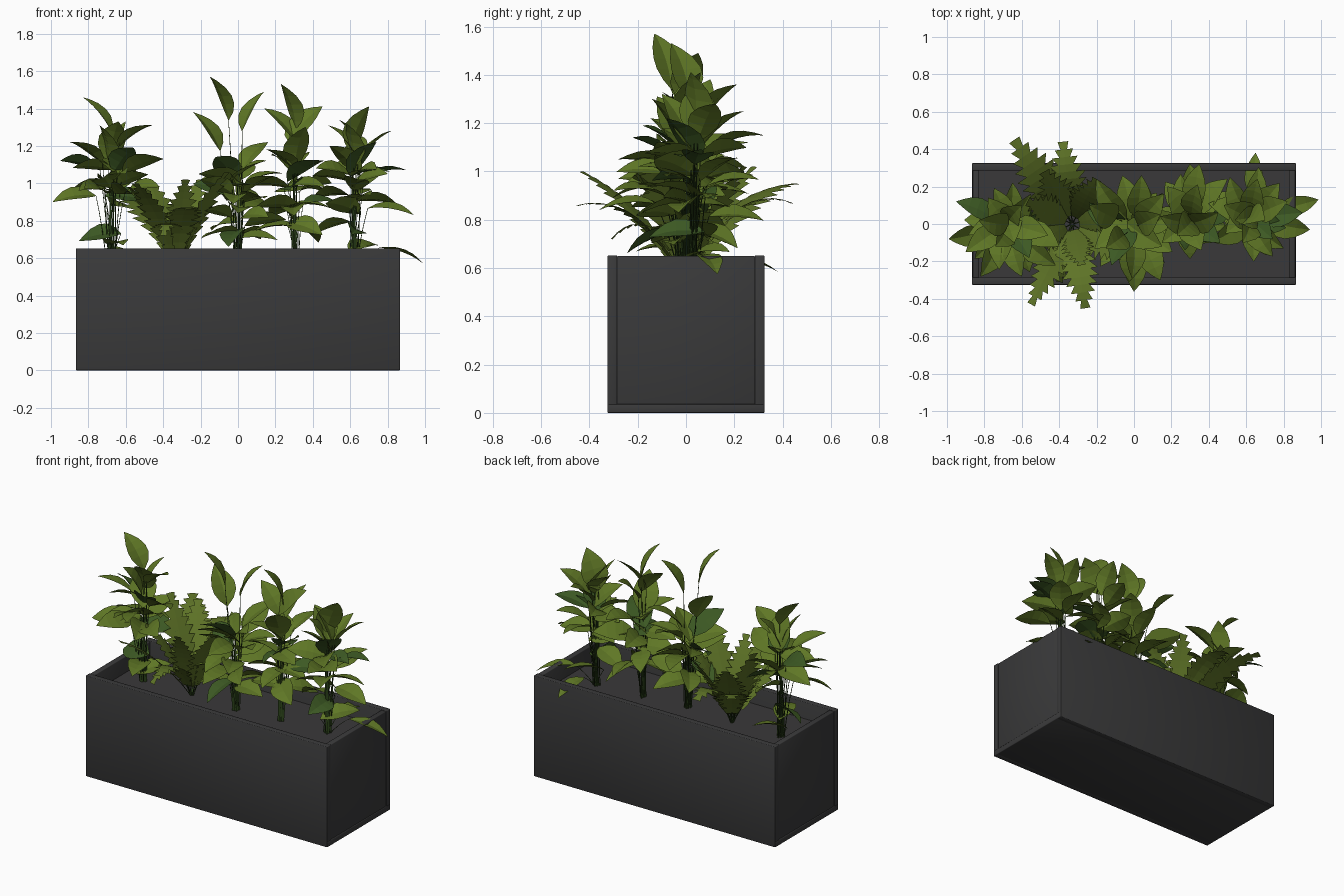
import bpy, bmesh, math, random
from mathutils import Vector

if "Cube" in bpy.data.objects:
    bpy.data.objects.remove(bpy.data.objects["Cube"])

random.seed(7)
SOIL_Z = 0.545
UP = Vector((0, 0, 1))


def material(name, rgb):
    m = bpy.data.materials.new(name)
    m.diffuse_color = (*rgb, 1)
    m.use_nodes = True
    m.node_tree.nodes["Principled BSDF"].inputs["Base Color"].default_value = m.diffuse_color
    return m


PLANTER = material("charcoal", (0.042, 0.042, 0.043))
SOIL = material("dark soil", (0.042, 0.040, 0.041))
LEAF = material("leaf green", (0.115, 0.185, 0.019))
DEEP = material("deep green", (0.046, 0.10, 0.017))
FERN = material("fern green", (0.112, 0.172, 0.020))
STEM = material("stem green", (0.022, 0.05, 0.009))


def box(name, lo, hi, mat, bevel=0.004):
    bm = bmesh.new()
    bmesh.ops.create_cube(bm, size=1)
    for v in bm.verts:
        v.co = [lo[i] + (v.co[i] + 0.5) * (hi[i] - lo[i]) for i in range(3)]
    if bevel:
        bmesh.ops.bevel(bm, geom=bm.edges[:], offset=bevel, segments=2, profile=0.5, affect='EDGES')
        for f in bm.faces:
            f.smooth = True
    finish(name, bm, [mat])


def finish(name, bm, mats):
    me = bpy.data.meshes.new(name)
    bm.to_mesh(me)
    bm.free()
    for m in mats:
        me.materials.append(m)
    ob = bpy.data.objects.new(name, me)
    bpy.context.collection.objects.link(ob)
    return ob


def grid_strip(bm, rows, mat):
    vs = [[bm.verts.new(p) for p in r] for r in rows]
    for a, b in zip(vs, vs[1:]):
        for i in range(len(a) - 1):
            bm.faces.new((a[i], a[i + 1], b[i + 1], b[i])).material_index = mat


def stem(bm, a, b, r=0.0033):
    # three-sided tube that fans out from the foot of the plant
    ctrl = Vector((a.x * 0.6 + b.x * 0.4, a.y * 0.6 + b.y * 0.4, a.z * 0.42 + b.z * 0.58))
    rows = []
    for k in range(5):
        t = k / 4
        p = a * (1 - t) ** 2 + ctrl * 2 * t * (1 - t) + b * t * t
        rows.append([p + Vector((math.cos(j * 2.0944), math.sin(j * 2.0944), 0)) * r * (1 - 0.4 * t)
                     for j in range(4)])
    grid_strip(bm, rows, 2)


def leaf(bm, base, tip, width, mat, roll=0.0):
    # pointed blade folded along its midrib, arching between base and tip
    d = tip - base
    side = d.cross(UP)
    if side.length < 1e-4:
        side = Vector((1, 0, 0))
    side.normalize()
    nrm = side.cross(d).normalized()
    side, nrm = (side * math.cos(roll) + nrm * math.sin(roll),
                 nrm * math.cos(roll) - side * math.sin(roll))
    rows = []
    for t, w in ((0, 0.06), (0.14, 0.62), (0.32, 0.97), (0.5, 1), (0.7, 0.76), (0.87, 0.38), (1, 0.02)):
        mid = base + d * t + nrm * d.length * 0.33 * t * (1 - t)
        h = width * 0.5 * w
        rows.append([mid - side * h + nrm * h * 0.25, mid, mid + side * h + nrm * h * 0.25])
    grid_strip(bm, rows, mat)


def leafy_plant(name, cx, cy, tips, rings, shift=0.0):
    bm = bmesh.new()
    centre = Vector((cx, cy, SOIL_Z))
    specs = [(Vector(t[:3]), t[3], 0.25) for t in tips]
    # rings of lower leaves: height, reach, count, tilt in degrees
    for z, reach, n, tilt in rings:
        start = random.uniform(0, 6.28)
        for i in range(n):
            a = start + i * math.tau / n + random.uniform(-0.25, 0.25)
            r = reach * random.uniform(0.88, 1.14)
            specs.append((Vector((cx + r * math.cos(a), cy + shift + r * math.sin(a),
                                  z + random.uniform(-0.06, 0.06))), tilt + random.uniform(-14, 14), 0.235))
    for k, (tip, tilt, length) in enumerate(specs):
        out = Vector((tip.x - cx, tip.y - cy, 0)).normalized()
        e = math.radians(tilt)
        length *= random.uniform(0.92, 1.08)
        base = tip - (out * math.cos(e) + UP * math.sin(e)) * length
        base.z = max(base.z, SOIL_Z + 0.05)
        low = tip.z < 0.6
        leaf(bm, base, tip, length * (0.4 if low else random.uniform(0.52, 0.62)),
             1 if k % 7 == 5 else 0, 0 if low else random.uniform(-0.65, 0.65))
        foot = centre + out * 0.012 + Vector((random.uniform(-1, 1), random.uniform(-1, 1), 0)) * 0.01
        stem(bm, foot, base)
    finish(name, bm, [LEAF, DEEP, STEM])


def frond(bm, root, tip, width, lift, n=10):
    # arching frond with coarse saw-toothed edges
    d = tip - root
    side = d.cross(UP).normalized()
    ctrl = root + d * 0.45 + UP * lift

    def at(t):
        return root * (1 - t) ** 2 + ctrl * 2 * t * (1 - t) + tip * t * t

    for i in range(n):
        t0, t1 = 0.12 + 0.88 * i / n, 0.12 + 0.88 * (i + 1) / n
        s = (i + 0.6) / n
        w = width * 0.5 * min(1, 0.35 + 1.7 * s) * min(1, 0.2 + 1.9 * (1 - s))
        a, b = at(t0), at(t1)
        for sg in (-1, 1):
            sv = side * sg
            pts = [a, a + sv * w * 0.6, b + sv * w - UP * w * 0.1, b + sv * w * 0.5, b]
            bm.faces.new([bm.verts.new(p) for p in (pts if sg > 0 else pts[::-1])])
    rows = [[at(0.14 * k / 2) + Vector((math.cos(j * 2.0944), math.sin(j * 2.0944), 0)) * 0.0035
             for j in range(4)] for k in range(3)]
    grid_strip(bm, rows, 1)


# Planter: long panels, recessed end panels, base and soil
for s, n in ((-1, "front_panel"), (1, "back_panel")):
    y = sorted((s * 0.325, s * 0.285))
    box(n, (-0.866, y[0], 0), (0.866, y[1], 0.652), PLANTER)
for s, n in ((-1, "left_panel"), (1, "right_panel")):
    x = sorted((s * 0.863, s * 0.828))
    box(n, (x[0], -0.286, 0.03), (x[1], 0.286, 0.65), PLANTER)
box("base_panel", (-0.867, -0.323, 0), (0.867, 0.323, 0.036), PLANTER)
box("soil", (-0.83, -0.287, 0.03), (0.83, 0.287, SOIL_Z), SOIL, 0)

# Broad-leaved plants: main leaf tips as x, y, z, tilt
leafy_plant("left_plant", -0.68, 0.0, [
    (-0.83, 0.02, 1.46, 50), (-0.64, -0.10, 1.33, 55), (-0.74, -0.12, 1.31, 60),
    (-0.46, -0.06, 1.31, 32), (-0.60, 0.10, 1.33, 60), (-0.95, 0.12, 1.12, 12),
    (-0.99, -0.08, 0.90, -8), (-0.40, -0.12, 1.13, 18), (-0.82, -0.28, 0.97, 5),
    (-0.60, -0.28, 1.05, 8), (-0.90, -0.15, 1.22, 28), (-0.78, 0.14, 1.18, 30),
    (-0.56, -0.18, 1.19, 35), (-0.42, -0.22, 0.98, 8)],
    [(1.08, 0.23, 5, 15), (0.94, 0.24, 5, 3), (0.66, 0.19, 3, 0)], -0.04)

leafy_plant("centre_plant", 0.0, -0.02, [
    (-0.15, -0.13, 1.57, 62), (-0.24, 0.10, 1.38, 52), (0.14, 0.05, 1.49, 58),
    (0.16, 0.16, 1.22, 35), (0.15, -0.12, 1.12, 30), (-0.12, -0.22, 1.14, 30),
    (0.0, -0.36, 0.84, -6), (0.14, -0.30, 0.92, 5), (-0.2, 0.24, 1.02, 12),
    (-0.21, -0.13, 1.05, 15), (0.04, 0.26, 1.12, 25)],
    [(1.0, 0.25, 6, 10), (0.85, 0.26, 7, -3), (0.70, 0.23, 5, -8)])

leafy_plant("right_centre_plant", 0.3, 0.01, [
    (0.23, -0.06, 1.53, 65), (0.14, 0.04, 1.40, 45), (0.45, 0.06, 1.41, 45),
    (0.34, 0.21, 1.36, 45), (0.36, -0.14, 1.30, 55), (0.46, -0.10, 1.12, 25),
    (0.18, 0.20, 1.15, 25), (0.35, 0.32, 1.15, 15), (0.15, -0.1, 1.18, 30),
    (0.50, 0.24, 1.0, 10)],
    [(0.98, 0.22, 5, 10), (0.84, 0.23, 6, -5), (0.70, 0.21, 3, -8)], 0.06)

leafy_plant("right_plant", 0.62, 0.03, [
    (0.70, 0.02, 1.41, 68), (0.82, 0.12, 1.28, 42), (0.48, 0.10, 1.31, 45),
    (0.58, -0.10, 1.32, 60), (0.66, 0.24, 1.25, 40), (0.90, 0.06, 1.07, 10),
    (0.94, -0.03, 0.83, -8), (0.985, 0.13, 0.575, -18), (0.65, 0.38, 0.585, -12),
    (0.80, -0.13, 1.05, 15), (0.64, -0.20, 1.02, 15), (0.54, 0.02, 1.34, 60),
    (0.74, -0.08, 1.22, 45), (0.49, -0.05, 1.2, 40)],
    [(1.08, 0.23, 6, 18), (0.92, 0.24, 5, 0), (0.68, 0.2, 3, -5)], 0.03)

# Fern: frond tips with width and arch height
bm = bmesh.new()
for x, y, z, w, lift in [
        (-0.64, 0.45, 0.95, 0.24, 0.20), (-0.38, 0.44, 0.87, 0.21, 0.28), (-0.55, -0.43, 1.00, 0.17, 0.12),
        (-0.26, -0.45, 0.86, 0.20, 0.24), (-0.06, -0.17, 1.06, 0.20, 0.10), (-0.57, 0.12, 1.10, 0.20, 0.06),
        (-0.20, 0.24, 1.02, 0.20, 0.10), (-0.58, -0.12, 0.98, 0.17, 0.12), (-0.08, 0.06, 0.98, 0.18, 0.14),
        (-0.40, -0.31, 0.72, 0.15, 0.28), (-0.48, 0.28, 1.02, 0.22, 0.10), (-0.28, -0.22, 1.02, 0.18, 0.08)]:
    aim = Vector((x + 0.33, y, 0)).normalized()
    frond(bm, Vector((-0.33, 0, SOIL_Z)) + aim * 0.008, Vector((x, y, z)), w, lift)
finish("fern", bm, [FERN, STEM])
